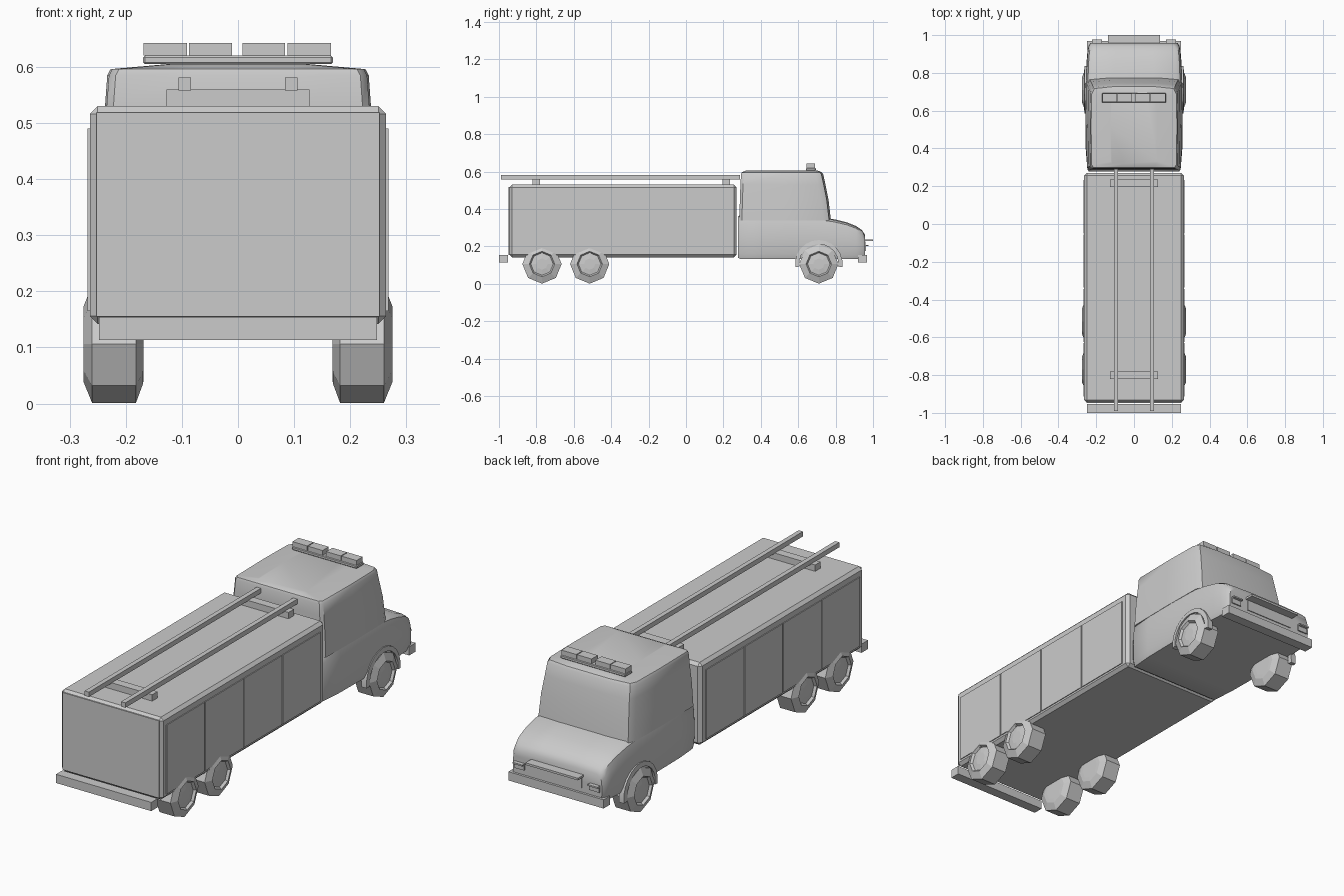
import bpy, bmesh, math

if "Cube" in bpy.data.objects:
    bpy.data.objects.remove(bpy.data.objects["Cube"])


def make(name, bm, bevel=0, smooth=None):
    bmesh.ops.recalc_face_normals(bm, faces=bm.faces)
    me = bpy.data.meshes.new(name)
    bm.to_mesh(me)
    bm.free()
    ob = bpy.data.objects.new(name, me)
    bpy.context.collection.objects.link(ob)
    if bevel:
        m = ob.modifiers.new("bevel", 'BEVEL')
        m.width, m.segments = bevel, 1
    if smooth:
        bpy.context.view_layer.objects.active = ob
        ob.select_set(True)
        bpy.ops.object.shade_smooth_by_angle(angle=math.radians(smooth))
        ob.select_set(False)
    return ob


def box(name, x, y, z, bevel=0):
    bm = bmesh.new()
    bmesh.ops.create_cube(bm, size=1)
    for v in bm.verts:
        v.co = [(a + b) / 2 + c * (b - a) for c, (a, b) in zip(v.co, (x, y, z))]
    return make(name, bm, bevel)


def loft(name, rings, smooth=None, bevel=0):
    bm = bmesh.new()
    vs = [[bm.verts.new(p) for p in r] for r in rings]
    n = len(vs[0])
    for a, b in zip(vs, vs[1:]):
        for i in range(n):
            j = (i + 1) % n
            bm.faces.new((a[i], a[j], b[j], b[i]))
    bm.faces.new(vs[0])
    bm.faces.new(vs[-1])
    return make(name, bm, bevel, smooth)


def mirrored(half):
    return half + [(-x, y, z) for x, y, z in reversed(half)]


# Equipment body
box("equipment_body", (-.264, .264), (-.945, .27), (.142, .53), .014)
box("rear_panel", (-.252, .252), (-.948, -.93), (.155, .519))

# Lower cab with hood: stations of (y, half width, bottom, top)
stations = [(.277, .238, .140, .355), (.29, .247, .133, .366), (.40, .256, .133, .368),
            (.55, .258, .133, .364), (.70, .257, .133, .355), (.79, .254, .133, .342),
            (.86, .251, .133, .325), (.91, .247, .133, .305), (.942, .241, .134, .282),
            (.957, .232, .140, .258)]
rings = []
for y, w, b, t in stations:
    h = t - b
    rings.append(mirrored([(w * .96, y, b), (w * .995, y, b + .12 * h), (w, y, b + .5 * h),
                           (w * .99, y, b + .78 * h), (w * .955, y, t - .05 * h),
                           (w * .88, y, t), (w * .4, y, t + .004)]))
loft("lower_cab", rings, 35)

# Upper cab: levels of (z, half width, back y, front y)
rings = []
for z, w, y0, y1 in [(.34, .248, .285, .775), (.45, .242, .288, .762), (.53, .234, .291, .746),
                     (.585, .230, .294, .734), (.596, .224, .298, .727)]:
    rings.append(mirrored([(.1, y0, z), (w - .012, y0, z), (w, y0 + .014, z), (w + .003, .52, z),
                           (w, y1 - .04, z), (w - .014, y1 - .01, z), (w * .5, y1, z)]))
rings.append([(x * .55, .51 + (y - .51) * .9, .605) for x, y, z in rings[-1]])
loft("upper_cab", rings, 35)

# Bumpers
box("front_bumper", (-.248, .248), (.92, .968), (.113, .154))
box("rear_bumper", (-.248, .248), (-1.0, -.952), (.113, .154))

# Grille and its lip
box("grille", (-.128, .128), (.94, .961), (.175, .226))
box("grille_lip", (-.137, .137), (.94, 1.0), (.228, .238))

# Roof light bar
box("light_bar_base", (-.169, .169), (.642, .694), (.605, .620), .003)
for x0, x1 in [(-.168, -.091), (-.087, -.011), (.008, .084), (.088, .166)]:
    box("beacon", (x0, x1), (.645, .691), (.620, .643))

# Ladder rails and supports
for y in (-.80, .215):
    box("ladder_support", (-.127, .127), (y - .02, y + .02), (.52, .560))
for s in (-1, 1):
    box("ladder_rail", (s * .095 - .011, s * .095 + .011), (-.99, .29), (.558, .581))

    # Shutters along each side
    step = 1.15 / 4
    for i in range(4):
        y0 = -.915 + i * step
        xs = sorted((s * .25, s * .268))
        box("side_shutter", xs, (y0 + .003, y0 + step - .003), (.165, .490))

    # Headlight lips
    xs = sorted((s * .17, s * .222))
    box("headlight", xs, (.94, .963), (.178, .202))
    box("headlight_lip", xs, (.94, .976), (.202, .209))

    # Wheel arch flare
    arch = []
    for i in range(13):
        a = math.radians(-8 + i * 196 / 12)
        arch.append([(s * x, .71 + r * math.cos(a), .107 + r * math.sin(a))
                     for x, r in [(.235, .105), (.264, .105), (.261, .127), (.235, .127)]])
    loft("wheel_arch", arch, 35)

    # Octagonal wheels with recessed hubs
    for y in (-.77, -.515, .71):
        prof = [(.168, .05), (.169, .07), (.182, .105), (.260, .105),
                (.275, .068), (.264, .060), (.268, .03)]
        loft("wheel", [[(s * x, y + r * math.cos(k * math.pi / 4),
                         .106 + r * math.sin(k * math.pi / 4)) for k in range(8)]
                       for x, r in prof])
